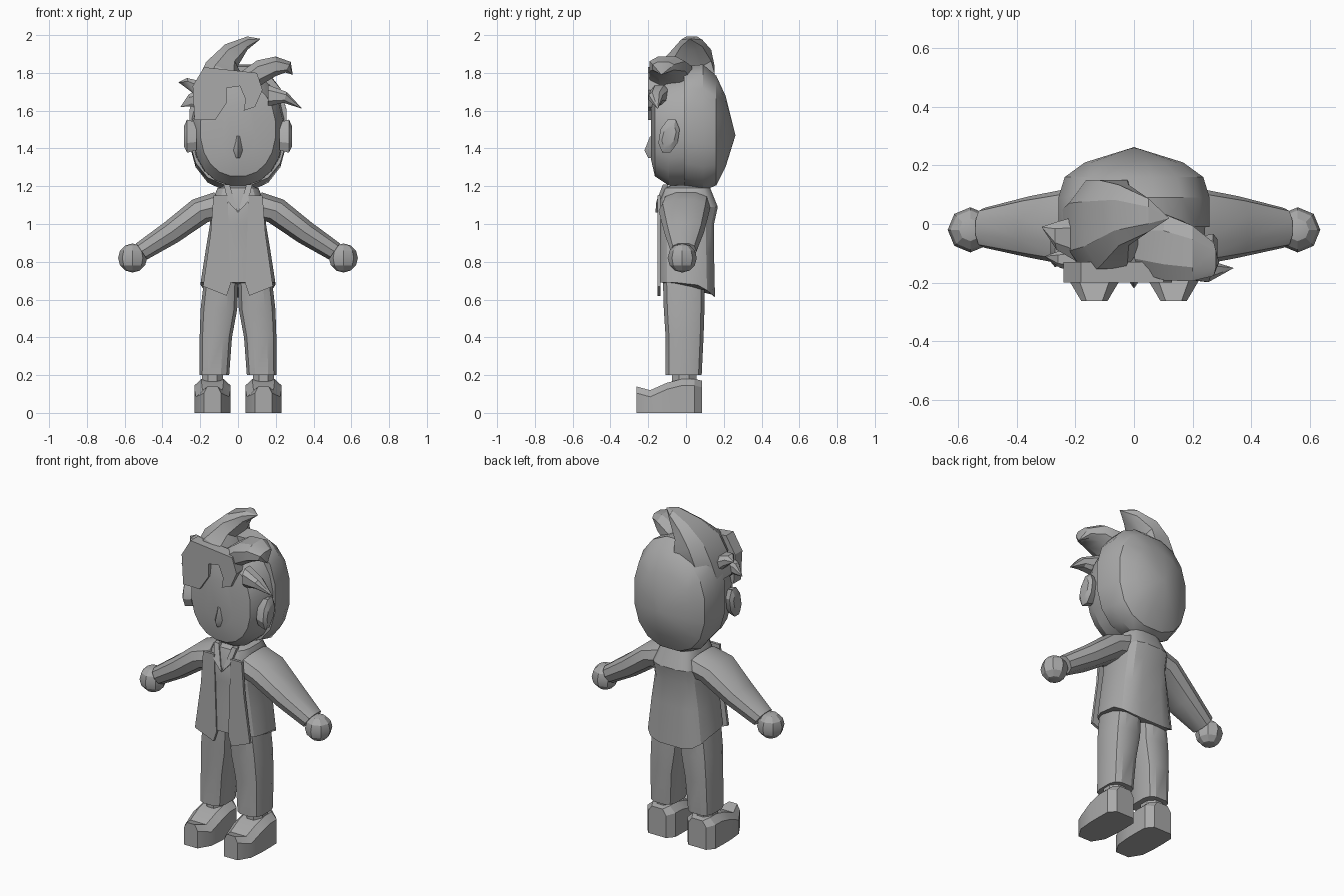
import bpy, bmesh, math
from mathutils import Vector

cube = bpy.data.objects.get("Cube")
if cube:
    bpy.data.objects.remove(cube, do_unlink=True)

grey = bpy.data.materials.new("plain grey")
grey.use_nodes = True
tone = (0.4, 0.4, 0.4, 1)
grey.diffuse_color = tone
grey.node_tree.nodes["Principled BSDF"].inputs["Base Color"].default_value = tone


def finish(obj, angle=28):
    obj.data.materials.append(grey)
    bpy.ops.object.select_all(action='DESELECT')
    obj.select_set(True)
    bpy.context.view_layer.objects.active = obj
    bpy.ops.object.shade_smooth_by_angle(angle=math.radians(angle))


def oval(center, u, v, n=8, power=2.0):
    """Closed superellipse ring spanned by the half axes u and v."""
    ring = []
    for i in range(n):
        a = 2 * math.pi * (i + 0.5) / n
        c, s = math.cos(a), math.sin(a)
        c = math.copysign(abs(c) ** (2 / power), c)
        s = math.copysign(abs(s) ** (2 / power), s)
        ring.append(Vector(center) + c * Vector(u) + s * Vector(v))
    return ring


def loft(name, rings):
    """Skin rings of points; a ring of one point becomes a tip."""
    bm = bmesh.new()
    loops = [[bm.verts.new(p) for p in ring] for ring in rings]
    for a, b in zip(loops, loops[1:]):
        n = max(len(a), len(b))
        for i in range(n):
            j = (i + 1) % n
            if len(b) == 1:
                bm.faces.new((a[i], a[j], b[0]))
            elif len(a) == 1:
                bm.faces.new((a[0], b[j], b[i]))
            else:
                bm.faces.new((a[i], a[j], b[j], b[i]))
    for end in (loops[0], loops[-1]):
        if len(end) > 2:
            bm.faces.new(end)
    bmesh.ops.recalc_face_normals(bm, faces=bm.faces)
    mesh = bpy.data.meshes.new(name)
    bm.to_mesh(mesh)
    bm.free()
    obj = bpy.data.objects.new(name, mesh)
    bpy.context.collection.objects.link(obj)
    finish(obj)
    return obj


def plate(name, outline, y0, y1, side=1):
    return loft(name, [[(side * x, y, z) for x, z in outline] for y in (y0, y1)])


def depth_rings(rows, n, power):
    """Upright rings along y: y, half width, bottom, top."""
    return [oval((0, y, (lo + hi) / 2), (w, 0, 0), (0, 0, (hi - lo) / 2), n, power)
            for y, w, lo, hi in rows]


def level_rings(rows, n, power, side=1):
    """Flat rings along z: z, inner x, outer x, front y, back y."""
    return [oval((side * (a + b) / 2, (f + k) / 2, z), ((b - a) / 2, 0, 0),
                 (0, (k - f) / 2, 0), n, power) for z, a, b, f, k in rows]


def lock(name, rows, tip):
    """Hair lock: upper x z, lower x z, centre y, half depth, ending in a tip."""
    rings = []
    for ux, uz, lx, lz, y, d in rows:
        rings.append(oval(((ux + lx) / 2, y, (uz + lz) / 2),
                          ((ux - lx) / 2, 0, (uz - lz) / 2), (0, d, 0), 8, 2.6))
    loft(name, rings + [[tip]])


# Head and the hair shell behind it
loft("head", depth_rings([(-.185, .09, 1.34, 1.66), (-.165, .2, 1.25, 1.75),
                          (-.09, .24, 1.2, 1.79), (.05, .25, 1.2, 1.82)], 20, 2.2))
loft("back_hair", depth_rings([(-.01, .262, 1.2, 1.84), (.09, .262, 1.17, 1.85),
                               (.16, .24, 1.2, 1.79), (.21, .17, 1.3, 1.68)], 16, 2.4)
     + [[(0, .262, 1.47)]])
loft("neck", level_rings([(1.12, -.07, .07, -.08, .06), (1.26, -.07, .07, -.08, .06)], 8, 2))

# Nose: narrow ridge widening at the nostrils
loft("nose", [[(-.012, -.18, 1.47), (.012, -.18, 1.47), (0, -.192, 1.46)],
              [(-.035, -.17, 1.39), (.035, -.17, 1.39), (0, -.22, 1.39)],
              [(-.02, -.17, 1.35), (.02, -.17, 1.35), (0, -.2, 1.35)]])

# Hair locks
lock("hair_crest", [(-.255, 1.63, 0, 1.64, -.02, .14), (-.228, 1.75, .02, 1.74, -.01, .17),
                    (-.175, 1.86, .03, 1.78, 0, .16), (-.07, 1.955, 0, 1.83, .03, .11),
                    (.05, 1.995, .05, 1.92, .03, .06)], (.12, .02, 1.98))
lock("side_swoop", [(0, 1.8, .06, 1.66, -.07, .1), (.1, 1.87, .12, 1.73, -.08, .12),
                    (.2, 1.89, .2, 1.78, -.1, .1), (.28, 1.86, .25, 1.8, -.12, .06)],
     (.29, -.13, 1.79))
lock("left_temple_lock", [(.16, 1.74, .16, 1.62, -.14, .05), (.26, 1.7, .24, 1.64, -.16, .04)],
     (.34, -.15, 1.61))
lock("right_temple_lock", [(-.2, 1.76, -.2, 1.64, -.05, .08), (-.27, 1.775, -.25, 1.7, -.04, .05)],
     (-.315, -.01, 1.75))
lock("right_lower_lock", [(-.18, 1.72, -.2, 1.58, -.12, .05), (-.26, 1.69, -.24, 1.62, -.12, .03)],
     (-.305, -.11, 1.62))
plate("fringe", [(-.24, 1.73), (-.23, 1.55), (-.12, 1.55), (-.06, 1.64), (-.06, 1.72),
                 (.01, 1.73), (.04, 1.66), (.03, 1.6), (.09, 1.62), (.13, 1.71),
                 (.1, 1.8), (-.18, 1.83)], -.2, -.13)

# Jacket body with a hem that dips at the back
body = level_rings([(.69, -.2, .2, -.145, .155), (.85, -.175, .175, -.145, .15),
                    (1.0, -.15, .15, -.145, .15), (1.09, -.15, .15, -.15, .17),
                    (1.19, -.11, .11, -.12, .13), (1.205, -.07, .07, -.08, .08)], 16, 3.4)
for p in body[0]:
    p.z -= .08 * max(0, p.y / .155) ** 2
loft("jacket", body)

for side, label in ((1, "left"), (-1, "right")):
    # Open jacket front and collar
    plate(label + "_jacket_front", [(.055, 1.15), (.04, .68), (.06, .62), (.185, .67),
                                    (.145, .95), (.13, 1.15)], -.151, -.135, side)
    loft(label + "_collar", [[(side * x, y + d, z) for x, y, z in
                              ((0, -.15, 1.06), (.055, -.145, 1.12), (.075, -.11, 1.21),
                               (.045, -.11, 1.21))] for d in (-.012, .015)])

    # Ear
    ear = [oval((side * x, -.09, 1.465), (0, w, 0), (0, .015, h), 8, 2)
           for x, w, h in ((.22, .045, .08), (.27, .055, .095), (.285, .035, .06))]
    loft(label + "_ear", ear)

    # Sleeve, wrist and ball hand along one sloping line
    along = Vector((side * .82, 0, -.57))
    across = Vector((side * .57, 0, .82))
    sleeve = [oval((side * x, y, z), across * r, (0, d, 0), 10, 2.5)
              for x, y, z, r, d in ((.08, 0, 1.1, .085, .13), (.2, -.01, 1.07, .075, .135),
                                    (.355, -.01, .955, .066, .105), (.51, -.013, .855, .054, .068))]
    loft(label + "_sleeve", sleeve)
    wrist = Vector((side * .505, -.015, .86))
    loft(label + "_wrist", [oval(wrist + along * t, across * .038, (0, .045, 0), 8)
                            for t in (0, .06)])
    bpy.ops.mesh.primitive_uv_sphere_add(segments=8, ring_count=6, radius=.077,
                                         location=(side * .558, -.02, .82))
    hand = bpy.context.object
    hand.name = label + "_hand"
    finish(hand)

    # Trouser leg and ankle
    loft(label + "_trouser_leg", level_rings(
        [(.2, .045, .205, -.11, .085), (.4, .03, .205, -.11, .095),
         (.55, .002, .2, -.12, .1), (.72, -.002, .18, -.125, .1)], 12, 3.2, side))
    loft(label + "_ankle", level_rings(
        [(.14, .075, .195, -.08, .06), (.24, .075, .195, -.08, .06)], 8, 2, side))

    # Shoe with a flat sole and a slightly raised toe
    shoe = []
    for y, w, top in ((-.262, .045, .14), (-.19, .088, .12), (-.1, .096, .16),
                      (-.02, .096, .18), (.045, .094, .18), (.085, .06, .17)):
        half = [(w, 0), (w, top - .035), (w * .6, top)]
        shape = half + [(-x, z) for x, z in reversed(half)]
        shoe.append([(side * .135 + x, y, z) for x, z in shape])
    loft(label + "_shoe", shoe)
